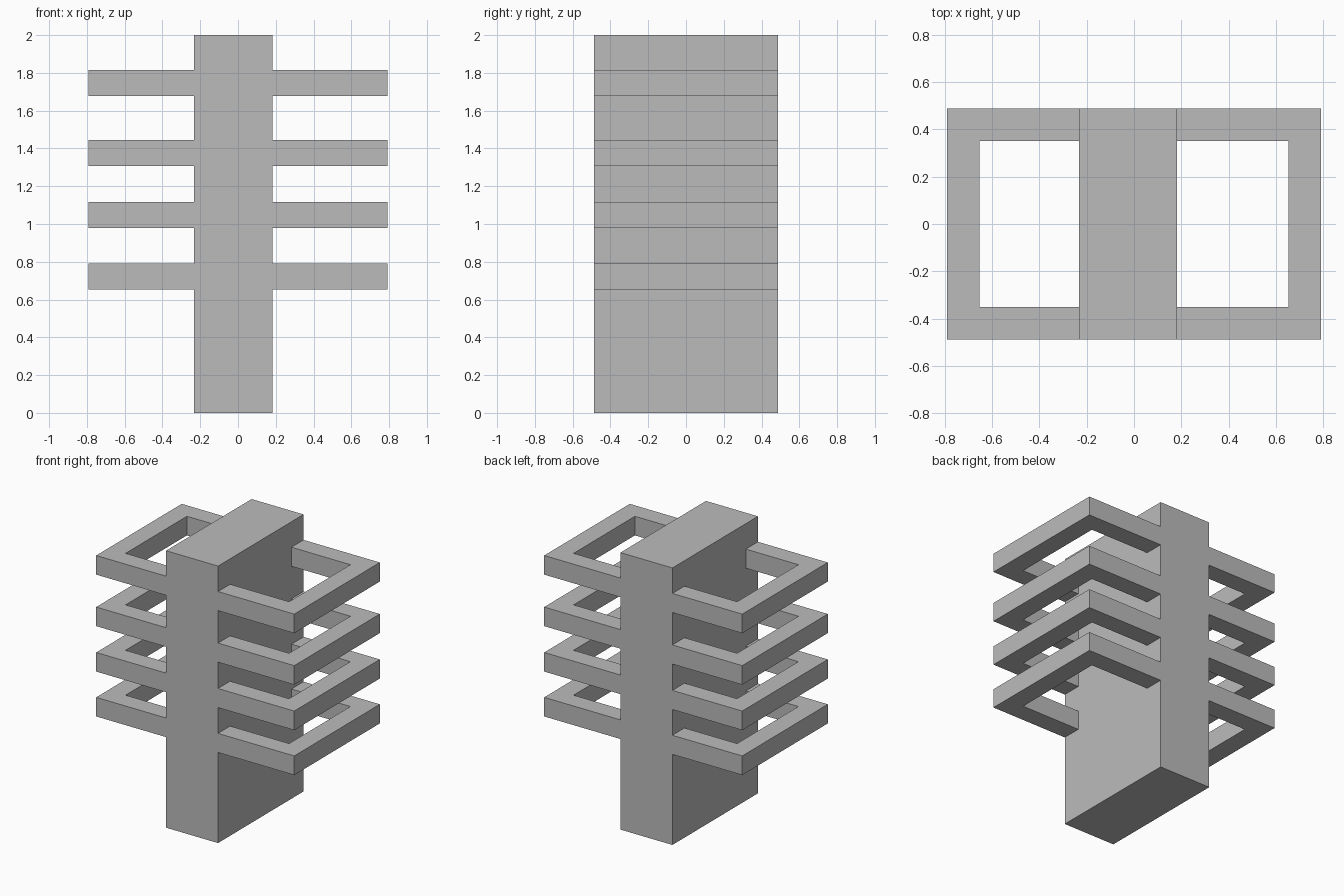
import bpy
import bmesh

if "Cube" in bpy.data.objects:
    bpy.data.objects.remove(bpy.data.objects["Cube"])

grey = bpy.data.materials.new("plain grey")
grey.diffuse_color = (0.5, 0.5, 0.5, 1)
grey.use_nodes = True
grey.node_tree.nodes["Principled BSDF"].inputs["Base Color"].default_value = grey.diffuse_color

Y = 0.488           # half depth shared by column and brackets
X_OUT = 0.791       # outer reach of the brackets
X_IN, Y_IN = 0.653, 0.35


def extrude_outline(name, outline, z0, z1):
    """Solid prism from a flat outline."""
    bm = bmesh.new()
    face = bm.faces.new([bm.verts.new((x, y, z0)) for x, y in outline])
    top = bmesh.ops.extrude_face_region(bm, geom=[face])["geom"]
    verts = [g for g in top if isinstance(g, bmesh.types.BMVert)]
    bmesh.ops.translate(bm, verts=verts, vec=(0, 0, z1 - z0))
    bmesh.ops.recalc_face_normals(bm, faces=bm.faces)
    mesh = bpy.data.meshes.new(name)
    bm.to_mesh(mesh)
    bm.free()
    mesh.materials.append(grey)
    obj = bpy.data.objects.new(name, mesh)
    bpy.context.collection.objects.link(obj)


# Central column, slightly off centre to the left
LEFT, RIGHT = -0.233, 0.182
extrude_outline("column", [(LEFT, -Y), (RIGHT, -Y), (RIGHT, Y), (LEFT, Y)], 0, 2)

# Four levels of U-shaped brackets, one on each side of the column
for level, z in enumerate((0.654, 0.978, 1.306, 1.678), 1):
    for side, s, root in (("left", -1, LEFT), ("right", 1, RIGHT)):
        outline = [(root, -Y), (s * X_OUT, -Y), (s * X_OUT, Y), (root, Y),
                   (root, Y_IN), (s * X_IN, Y_IN), (s * X_IN, -Y_IN), (root, -Y_IN)]
        extrude_outline(f"{side}_bracket_{level}", outline, z, z + 0.138)
